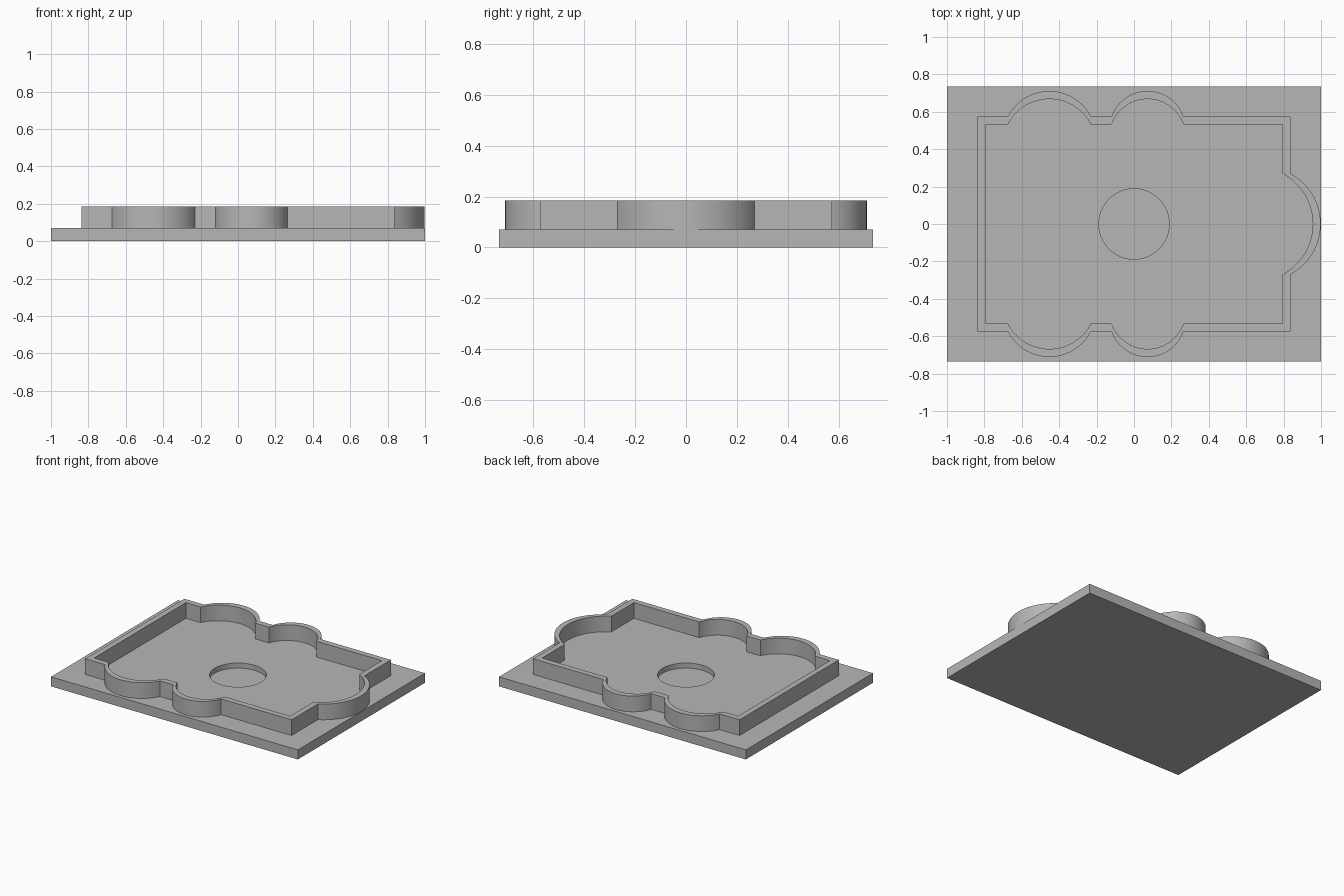
import bpy, bmesh, math

if "Cube" in bpy.data.objects:
    bpy.data.objects.remove(bpy.data.objects["Cube"], do_unlink=True)

GREY = (0.47, 0.47, 0.47, 1.0)
grey = bpy.data.materials.new("plain_grey")
grey.use_nodes = True
grey.diffuse_color = GREY
grey.node_tree.nodes["Principled BSDF"].inputs["Base Color"].default_value = GREY

PLATE_TOP, WALL_TOP = 0.07, 0.185
PLATE_HALF_Y = 0.735
POCKET_RADIUS, POCKET_DEPTH = 0.188, 0.037


def smooth(obj):
    bpy.ops.object.select_all(action="DESELECT")
    obj.select_set(True)
    bpy.context.view_layer.objects.active = obj
    bpy.ops.object.shade_smooth_by_angle(angle=math.radians(30))


def bulge(start, end, rise, steps=32):
    """Circular arc from start to end, bulging to the right of the travel direction."""
    (x0, y0), (x1, y1) = start, end
    chord = math.hypot(x1 - x0, y1 - y0)
    half = chord / 2
    radius = (half * half + rise * rise) / (2 * rise)
    sweep = math.asin(half / radius)
    ux, uy = (x1 - x0) / chord, (y1 - y0) / chord
    points = []
    for i in range(steps + 1):
        a = -sweep + 2 * sweep * i / steps
        along = half + radius * math.sin(a)
        out = radius * math.cos(a) - (radius - rise)
        points.append((x0 + ux * along + uy * out, y0 + uy * along - ux * out))
    return points


def outline(hx, hy):
    """Counter-clockwise rectangle with paired side lobes and one end lobe."""
    lobes = [(-0.675, -0.23), (-0.12, 0.265)]
    pts = [(-hx, -hy)]
    for a, b in lobes:
        pts += bulge((a, -hy), (b, -hy), 0.137)
    pts += [(hx, -hy)]
    pts += bulge((hx, -0.27), (hx, 0.27), 0.162)
    pts += [(hx, hy)]
    for a, b in reversed(lobes):
        pts += bulge((b, hy), (a, hy), 0.137)
    pts += [(-hx, hy)]
    return pts


# Base plate with a shallow round pocket
bpy.ops.mesh.primitive_cube_add(size=1, location=(0, 0, PLATE_TOP / 2))
plate = bpy.context.object
plate.name = "base_plate"
plate.scale = (2, 2 * PLATE_HALF_Y, PLATE_TOP)
bpy.ops.object.transform_apply(location=True, rotation=False, scale=True)
plate.data.materials.append(grey)

bpy.ops.mesh.primitive_cylinder_add(vertices=96, radius=POCKET_RADIUS, depth=0.2,
                                    location=(0, 0, PLATE_TOP - POCKET_DEPTH + 0.1))
cutter = bpy.context.object
cutter.name = "pocket_cutter"
cutter.hide_render = True
cutter.data.materials.append(grey)

cut = plate.modifiers.new("pocket", "BOOLEAN")
cut.operation = "DIFFERENCE"
cut.solver = "EXACT"
cut.object = cutter
bpy.ops.object.select_all(action="DESELECT")
plate.select_set(True)
bpy.context.view_layer.objects.active = plate
bpy.ops.object.modifier_apply(modifier=cut.name)
bpy.data.objects.remove(cutter, do_unlink=True)
smooth(plate)

# Raised rim wall following the lobed outline
bm = bmesh.new()
rings = []
for hx, hy, z in [(0.836, 0.574, PLATE_TOP), (0.836, 0.574, WALL_TOP),
                  (0.794, 0.531, WALL_TOP), (0.794, 0.531, PLATE_TOP)]:
    rings.append([bm.verts.new((x, y, z)) for x, y in outline(hx, hy)])
count = len(rings[0])
for k in range(4):
    lower, upper = rings[k], rings[(k + 1) % 4]
    for i in range(count):
        j = (i + 1) % count
        bm.faces.new((lower[i], lower[j], upper[j], upper[i]))
bmesh.ops.recalc_face_normals(bm, faces=bm.faces)
mesh = bpy.data.meshes.new("rim_wall")
bm.to_mesh(mesh)
bm.free()
mesh.materials.append(grey)
rim = bpy.data.objects.new("rim_wall", mesh)
bpy.context.collection.objects.link(rim)
smooth(rim)
